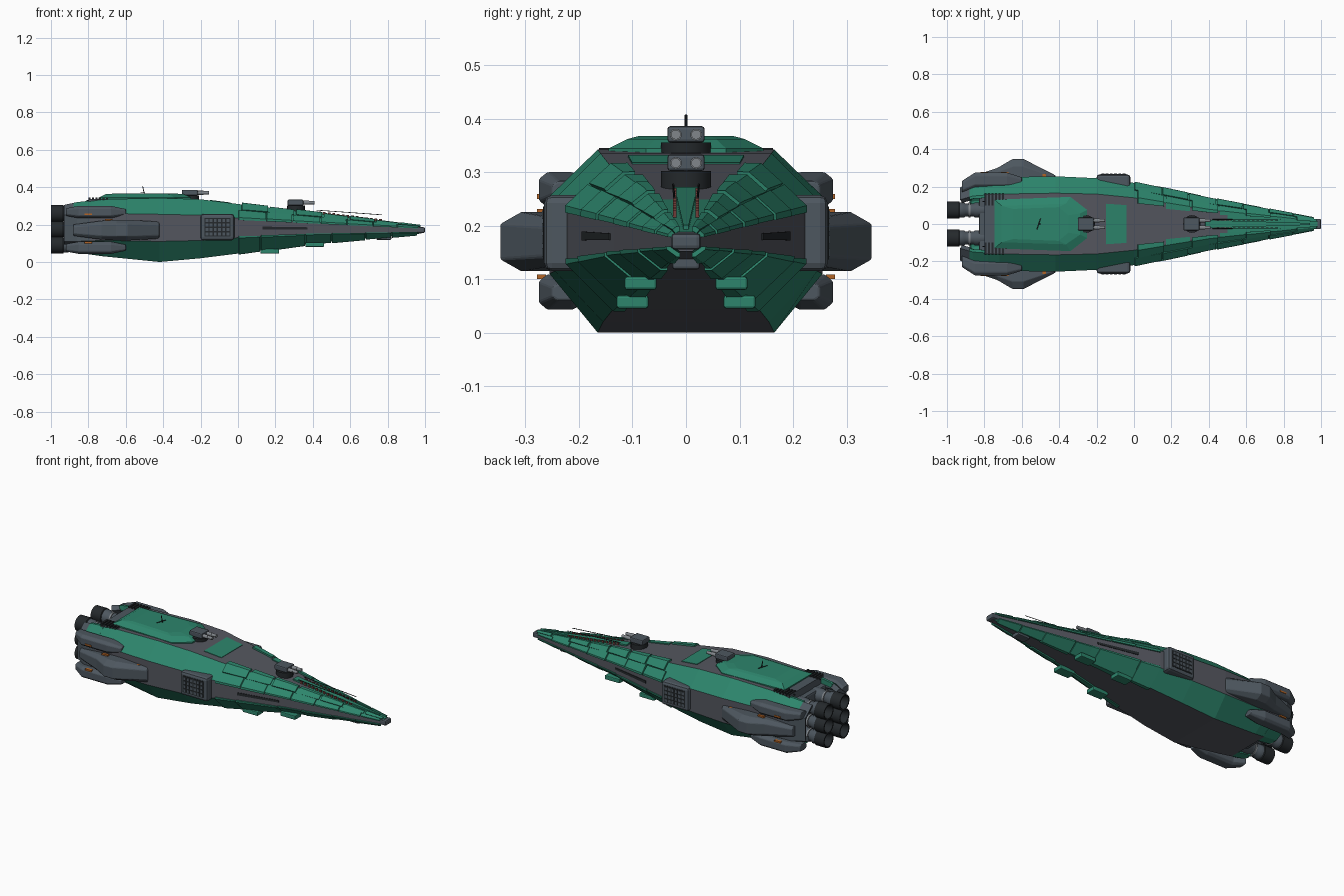
import bpy, bmesh
from math import cos, sin, pi, radians
from mathutils import Vector

cube = bpy.data.objects.get("Cube")
if cube:
    bpy.data.objects.remove(cube)


def material(name, *rgb):
    m = bpy.data.materials.new(name)
    m.use_nodes = True
    m.diffuse_color = (*rgb, 1)
    m.node_tree.nodes["Principled BSDF"].inputs["Base Color"].default_value = (*rgb, 1)
    return m


GREEN = material("green armour", .026, .235, .15)
GREY = material("deck grey", .09, .095, .115)
STEEL = material("blue steel", .075, .095, .115)
DARK = material("dark metal", .018, .022, .025)
LIGHT = material("light metal", .22, .24, .26)
ORANGE = material("orange marking", .45, .13, .02)
RUST = material("dull red", .16, .045, .04)


def finish(name, bm, mats, mirror=False, bevel=0, smooth=False):
    me = bpy.data.meshes.new(name)
    bmesh.ops.recalc_face_normals(bm, faces=bm.faces)
    bm.to_mesh(me)
    bm.free()
    for m in mats:
        me.materials.append(m)
    ob = bpy.data.objects.new(name, me)
    bpy.context.collection.objects.link(ob)
    if bevel:
        mod = ob.modifiers.new("Bevel", 'BEVEL')
        mod.width = bevel
        mod.segments = 2
    if mirror:
        ob.modifiers.new("Mirror", 'MIRROR').use_axis = (False, True, False)
    if smooth:
        bpy.ops.object.select_all(action='DESELECT')
        ob.select_set(True)
        bpy.context.view_layer.objects.active = ob
        bpy.ops.object.shade_smooth_by_angle(angle=radians(35))
    return ob


def loft(name, rings, *mats, rule=None, **kw):
    """Skin a row of equal rings and cap both ends."""
    bm = bmesh.new()
    rows = [[bm.verts.new(p) for p in r] for r in rings]
    n = len(rows[0])
    for a, b in zip(rows, rows[1:]):
        for k in range(n):
            bm.faces.new((a[k], a[(k + 1) % n], b[(k + 1) % n], b[k]))
    bm.faces.new(rows[0])
    bm.faces.new(rows[-1])
    bm.normal_update()
    if rule:
        for f in bm.faces:
            f.material_index = rule(f.calc_center_median(), f)
    return finish(name, bm, mats, **kw)


def box(name, lo, hi, mat, mirror=False, bevel=0):
    rings = [[(x, lo[1], lo[2]), (x, hi[1], lo[2]), (x, hi[1], hi[2]), (x, lo[1], hi[2])]
             for x in (lo[0], hi[0])]
    return loft(name, rings, mat, mirror=mirror, bevel=bevel)


def tube(name, start, end, r, mat, mirror=False, sides=16):
    a, b = Vector(start), Vector(end)
    q = (b - a).to_track_quat('Z', 'Y')
    rings = [[c + q @ Vector((r * cos(2 * pi * k / sides), r * sin(2 * pi * k / sides), 0))
              for k in range(sides)] for c in (a, b)]
    return loft(name, rings, mat, mirror=mirror, smooth=True)


def pod(name, stations, mat):
    """Chamfered body along x; stations are (x, y, z, half width, half height)."""
    shape = [(1, .6), (.6, 1), (-.6, 1), (-1, .6), (-1, -.6), (-.6, -1), (.6, -1), (1, -.6)]
    rings = [[(x, y + u * ry, z + v * rz) for u, v in shape] for x, y, z, ry, rz in stations]
    return loft(name, rings, mat, mirror=True, bevel=.004)


# hull stations: x, half widths (bottom, side, top), heights (bottom, low side, high side, top)
STATIONS = [
    (-.93, .12, .195, .13, .07, .11, .25, .305),
    (-.86, .13, .235, .15, .05, .11, .26, .32),
    (-.72, .14, .25, .16, .03, .115, .26, .335),
    (-.42, .165, .255, .165, 0, .11, .255, .342),
    (-.2, .155, .245, .16, .02, .115, .25, .335),
    (0, .135, .22, .14, .045, .13, .235, .31),
    (.4, .075, .135, .075, .1, .148, .212, .262),
    (.98, .012, .024, .014, .152, .16, .18, .188),
]


def half_section(x):
    for a, b in zip(STATIONS, STATIONS[1:]):
        if x <= b[0]:
            break
    t = (x - a[0]) / (b[0] - a[0])
    bw, w, tw, zb, zl, zh, zt = [p + (q - p) * t for p, q in zip(a[1:], b[1:])]
    return [Vector((x, y, z)) for y, z in
            ((0, zb), (bw, zb), (w, zl), (w, zh), (tw, zt), (0, zt))]


def on_hull(x, s):
    pts = half_section(x)
    k = min(int(s), 4)
    return pts[k].lerp(pts[k + 1], s - k)


def plate(name, x0, x1, s0, s1, mat, thick=.006, taper=0):
    """Panel following the hull; s runs from keel (0) round to deck centre (5)."""
    xs = [x0] + [st[0] for st in STATIONS if x0 < st[0] < x1] + [x1]
    ss = [s0] + [k for k in range(1, 5) if s0 < k < s1] + [s1]
    bm = bmesh.new()
    g = []
    for x in xs:
        cut = taper * (x - x0) / (x1 - x0)
        row = [s0 + cut] + ss[1:-1] + [s1 - cut]
        g.append([bm.verts.new(on_hull(x, s)) for s in row])
    for a, b in zip(g, g[1:]):
        for j in range(len(ss) - 1):
            bm.faces.new((a[j], a[j + 1], b[j + 1], b[j]))
    ob = finish(name, bm, [mat])
    # keep the outside of every panel facing away from the centre line
    f = ob.data.polygons[0]
    if f.normal.dot(f.center - Vector((f.center.x, 0, .17))) < 0:
        ob.data.flip_normals()
    mod = ob.modifiers.new("Thickness", 'SOLIDIFY')
    mod.thickness = abs(thick)
    mod.offset = 1 if thick > 0 else -1
    ob.modifiers.new("Mirror", 'MIRROR').use_axis = (False, True, False)
    return ob


# main hull: green chamfers and nose top, grey sides, deck and keel
def hull_colour(c, f):
    n = f.normal
    slanted = abs(n.y) > .3 and abs(n.z) > .3 and abs(n.x) < .8
    return 0 if slanted or (n.z > .5 and c.x > .45) else 1


hull_rings = []
for x in (-.79, -.72, -.42, -.2, 0, .4, .5, .98):
    h = half_section(x)
    hull_rings.append(h[1:5] + [Vector((p.x, -p.y, p.z)) for p in reversed(h[1:5])])
loft("hull", hull_rings, GREEN, GREY, rule=hull_colour)
box("nose_tip", (.95, -.028, .155), (1, .028, .186), STEEL, bevel=.008)

# stern cheeks that shield the engines
plate("stern_cheek_upper", -.88, -.78, 3, 4.1, GREEN, -.03)
plate("stern_cheek_side", -.93, -.78, 1.6, 3, STEEL, -.03)
plate("stern_cheek_lower", -.88, -.78, .6, 1.6, GREEN, -.03)
plate("stern_rim", -.93, -.88, 3, 4, STEEL, -.03)

# staggered nose armour
upper = [(0, .15), (.15, .29), (.29, .44), (.44, .58), (.58, .72), (.72, .85), (.85, .965)]
for k, (a, b) in enumerate(upper):
    plate("upper_armour", a + .003, b - .003, 2.9, 3.5, GREEN, .01 if k % 2 else .007)
    plate("upper_armour_inner", a + .02, b + .008, 3.52, 4.2 + .08 * (k % 2), GREEN,
          .006 if k % 2 else .01, .03)
for k, (a, b) in enumerate([(0, .12), (.12, .36), (.36, .5), (.5, .68), (.68, .82), (.82, .96)]):
    plate("lower_armour", a + .003, b - .003, .85 - .12 * (k % 2), 2.08, GREEN,
          .009 if k % 2 else .006, .03)

# deck details
plate("deck_panel", -.15, -.04, 4.3, 5, GREEN, .003)
plate("nose_deck_strip", .38, .94, 4.72, 5, GREEN, .008)
plate("side_groove", .13, .37, 2.4, 2.58, DARK, .003)
for k in range(14):
    x = .43 + .025 * k
    box("deck_dash", (x, .018, 0.2), (x + .014, .024, on_hull(x, 5).z + .012), RUST, mirror=True)
tube("deck_rod", (.42, .024, .277), (.77, .022, .252), .002, DARK, mirror=True, sides=6)
box("chin_sensor", (.74, -.026, .118), (.82, .026, .145), STEEL, bevel=.006)
for x, y, z in ((.12, .1, .045), (.36, .085, .08)):
    box("keel_fin", (x, y - .03, z), (x + .1, y + .03, z + .025), GREEN, mirror=True, bevel=.005)

# raised green citadel
outline = [(-.745, .13), (-.34, .145), (-.25, .075), (-.25, -.075), (-.34, -.145), (-.745, -.13)]
loft("citadel", [[(-.5 + (x + .5) * k, y * j, z) for x, y in outline]
                 for k, j, z in ((1, 1, .32), (1, 1, .344), (.85, .75, .362), (.6, .62, .367))], GREEN)
tube("antenna_mast", (-.5, 0, .36), (-.51, 0, .407), .0025, DARK, sides=6)
tube("antenna_crossbar", (-.52, -.03, .37), (-.5, .03, .37), .002, DARK, sides=6)
tube("stern_rod", (-.81, .12, .328), (-.72, .12, .334), .003, DARK, mirror=True, sides=6)

# ribbed vents behind the citadel
box("vent_bed", (-.8, -.16, .25), (-.69, .16, .337), STEEL)
for k in range(6):
    x = -.8 + .019 * k
    box("vent_rib", (x, .1, .33), (x + .011, .163, .345), DARK, mirror=True)

# twin gun turrets
for x, z in ((-.255, .355), (.31, .302)):
    tube("turret_base", (x, 0, z - .05), (x, 0, z), .047, DARK, sides=20)
    box("turret_house", (x - .045, -.035, z), (x + .04, .035, z + .031), STEEL, bevel=.006)
    tube("gun_sleeve", (x + .03, .019, z + .015), (x + .07, .019, z + .015), .011, LIGHT, mirror=True)
    tube("gun_barrel", (x + .06, .019, z + .015), (x + .1, .019, z + .015), .009, LIGHT, mirror=True)

# side missile racks
box("rack_frame", (-.2, .18, .115), (-.02, .265, .257), STEEL, mirror=True, bevel=.015)
box("rack_recess", (-.18, .25, .137), (-.04, .267, .236), DARK, mirror=True)
for i in range(6):
    for j in range(4):
        x, z = -.174 + .0225 * i, .142 + .0235 * j
        box("rack_cell", (x, .255, z), (x + .015, .269, z + .016), STEEL, mirror=True)

# stern pods and wedge sponsons
for name, z in (("upper_pod", .267), ("lower_pod", .076)):
    pod(name, [(-.92, .2, z, .03, .02), (-.85, .235, z, .04, .033),
               (-.68, .235, z, .04, .033), (-.6, .225, z, .025, .016)], STEEL)
pod("sponson", [(-.88, .22, .17, .03, .03), (-.73, .25, .17, .05, .05), (-.65, .25, .17, .097, .055),
                (-.59, .25, .17, .097, .055), (-.42, .24, .17, .02, .045)], STEEL)
for x, y, z in ((-.82, .262, .25), (-.82, .262, .1), (-.71, .262, .222), (-.51, .25, .21)):
    box("marking", (x, y, z), (x + .04, y + .016, z + .009), ORANGE, mirror=True)

# six engines in two columns
box("engine_block", (-.83, -.15, .06), (-.77, .15, .295), STEEL, bevel=.01)
profile = [(-.8, .04), (-.85, .04), (-.86, .034), (-.9, .034), (-.91, .041), (-.932, .041),
           (-.935, .046), (-1, .046), (-1, .039), (-.945, .028)]
for z in (.259, .175, .091):
    rings = [[(x, .075 + r * cos(pi * k / 12), z + r * sin(pi * k / 12)) for k in range(24)]
             for x, r in profile]
    loft("engine_nozzle", rings, STEEL, DARK, GREEN, mirror=True, smooth=True,
         rule=lambda c, f: 2 if len(f.verts) > 4 and c.x < -.9 else int(c.x < -.932))
    tube("engine_collar", (-.885, .075, z), (-.875, .075, z), .039, LIGHT, mirror=True, sides=24)
